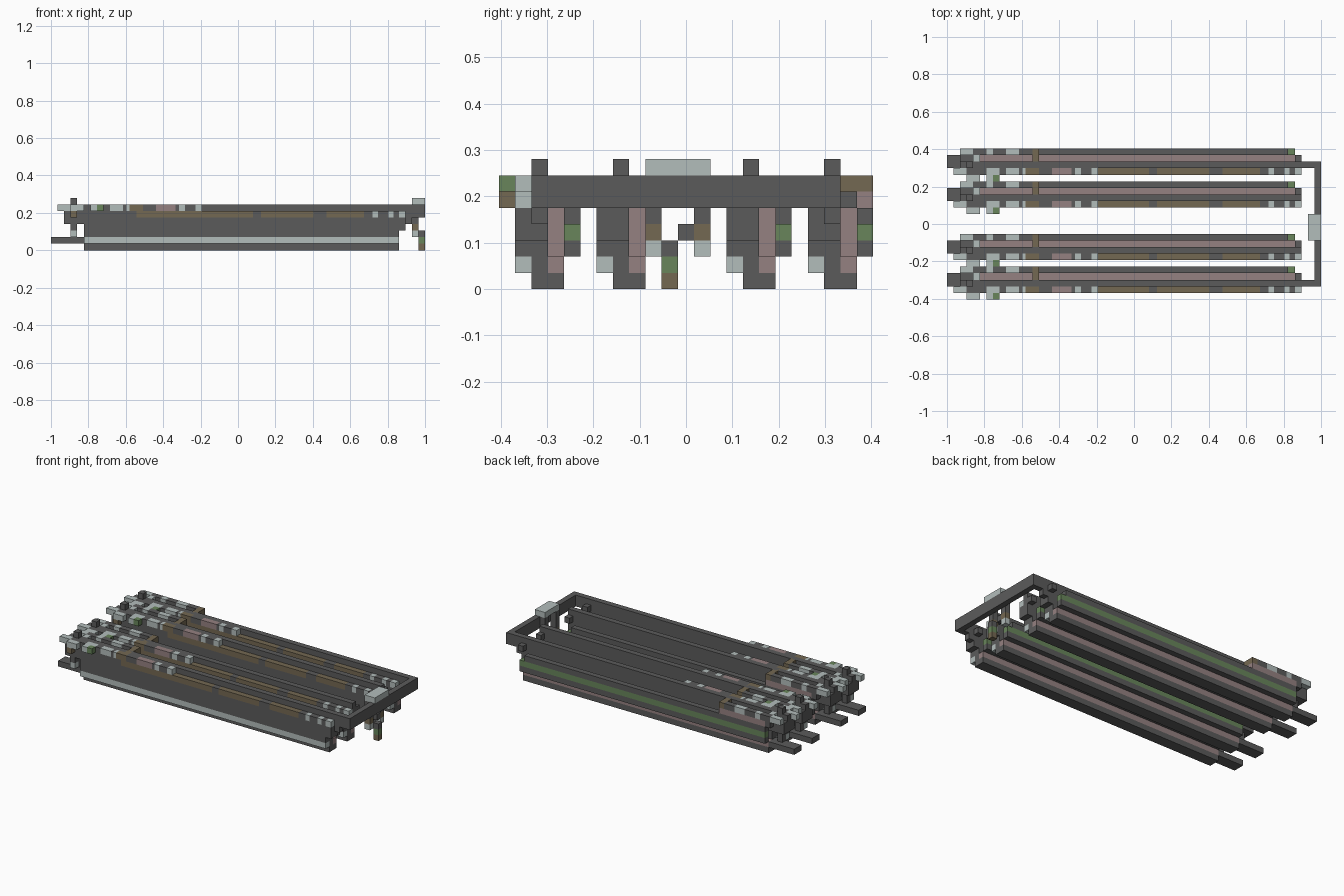
import bpy

start_cube = bpy.data.objects.get("Cube")
if start_cube:
    bpy.data.objects.remove(start_cube, do_unlink=True)

UNIT = 2 / 57              # one block of the modelling grid
HALF_DEPTH = 11.5 * UNIT


def make_material(name, red, green, blue):
    material = bpy.data.materials.new(name)
    material.use_nodes = True
    color = (red, green, blue, 1)
    material.diffuse_color = color
    shader = material.node_tree.nodes["Principled BSDF"]
    shader.inputs["Base Color"].default_value = color
    shader.inputs["Roughness"].default_value = 0.8
    return material


materials = {
    "grey": make_material("dark grey metal", .105, .105, .105),
    "pale": make_material("pale blue grey", .45, .51, .50),
    "brown": make_material("dull brown", .175, .14, .085),
    "green": make_material("moss green", .14, .235, .105),
    "pink": make_material("dusty pink", .30, .22, .22),
}
color_names = list(materials)


def block_mesh(name, blocks):
    """Mesh of boxes, each given as colour, x range, y range and z range in blocks."""
    verts, faces, indices = [], [], []
    for color, xs, ys, zs in blocks:
        base = len(verts)
        verts += [(x * UNIT - 1, y * UNIT, z * UNIT) for x in xs for y in ys for z in zs]
        corners = ((0, 1, 3, 2), (4, 6, 7, 5), (0, 4, 5, 1),
                   (2, 3, 7, 6), (0, 2, 6, 4), (1, 5, 7, 3))
        faces += [tuple(base + c for c in face) for face in corners]
        indices += [color_names.index(color)] * len(corners)
    mesh = bpy.data.meshes.new(name)
    mesh.from_pydata(verts, [], faces)
    for material in materials.values():
        mesh.materials.append(material)
    mesh.polygons.foreach_set("material_index", indices)
    mesh.update()
    return mesh


def place(name, mesh, row=0):
    part = bpy.data.objects.new(name, mesh)
    part.location.y = row * UNIT - HALF_DEPTH
    bpy.context.collection.objects.link(part)


def run(color_ends, start, ys, zs):
    """Consecutive blocks along x, given as colour and end position."""
    blocks = []
    for color, end in color_ends:
        blocks.append((color, (start, end), ys, zs))
        start = end
    return blocks


# Long body, its layers stacked across y
FRONT, RIDGE, GROOVE, BACK, OUTER = (0, 1), (1, 2), (2, 3), (3, 4), (-1, 0)
LONG = (5, 53)
parts = {}
parts["core"] = [
    ("grey", LONG, RIDGE, (0, 7)),
    ("grey", LONG, GROOVE, (0, 1)),
    ("pink", LONG, GROOVE, (1, 2)),
]
parts["front_rail"] = [
    ("pale", LONG, FRONT, (1, 2)),
    ("grey", LONG, FRONT, (2, 5)),
]
parts["back_rail"] = [
    ("grey", LONG, BACK, (2, 3)),
    ("green", LONG, BACK, (3, 4)),
    ("grey", (5, 52), BACK, (4, 5)),
]

# Coloured strip along the front shoulder
parts["shoulder_strip"] = run(
    [("grey", 13), ("brown", 30.8), ("grey", 32), ("brown", 40), ("grey", 42),
     ("brown", 47.7), ("grey", 49), ("pale", 49.8), ("grey", 51.4),
     ("pale", 52.2), ("grey", 53)], 5, FRONT, (5, 6))
parts["upper_strip"] = run(
    [("grey", 16), ("pink", 19), ("grey", 19.5), ("pale", 20.4),
     ("grey", 22), ("pale", 23)], 14, FRONT, (6, 7))

# Rear cap
parts["rear_cap"] = [
    ("grey", (53, 54), FRONT, (3, 5)),
    ("pale", (53, 54), FRONT, (5, 6)),
    ("grey", (53, 54), RIDGE, (3, 7)),
    ("grey", (53, 54), GROOVE, (5, 6)),
]

# Band across the top with its posts
parts["cross_band"] = [
    ("brown", (13, 14), (0, 4), (6, 7)),
    ("grey", (13, 14), GROOVE, (5, 6)),
    ("pink", (13, 14), BACK, (5, 6)),
    ("pink", (13, 14), GROOVE, (2, 5)),
]

# Muzzle rod, sight post and the mount that carries them
parts["muzzle_rod"] = [("grey", (0, 5), (1, 3), (1, 2))]
parts["sight_post"] = [
    ("grey", (3, 4), RIDGE, (2, 8)),
    ("pale", (3, 4), FRONT, (2, 3)),
    ("grey", (3, 4), FRONT, (3, 4)),
]
parts["muzzle_mount"] = [
    ("grey", (2, 5), (0, 3), (4, 6)),
    ("grey", (2, 5), RIDGE, (6, 7)),
    ("pale", (1, 3), FRONT, (6, 7)),
    ("grey", (3, 5), FRONT, (6, 7)),
    ("pale", (4, 5), GROOVE, (6, 7)),
    ("pale", (2, 4), BACK, (6, 7)),
    ("grey", (4, 5), BACK, (5, 7)),
]

# Small fittings on the front half of the top
parts["front_fittings"] = run(
    [("grey", 6), ("pale", 8), ("grey", 9), ("pale", 11), ("grey", 11.5),
     ("pale", 12), ("brown", 13)], 5, FRONT, (6, 7))
parts["back_fittings"] = run(
    [("grey", 6), ("pale", 7), ("grey", 9), ("pale", 11), ("grey", 13)],
    5, BACK, (6, 7)) + [("pink", (5, 13), BACK, (5, 6))]
parts["outer_fittings"] = [
    ("pale", (3, 5), OUTER, (6, 7)),
    ("brown", (3, 4), OUTER, (5, 6)),
    ("pale", (6, 7), OUTER, (6, 7)),
    ("green", (7, 8), OUTER, (6, 7)),
]

for number, row in enumerate((1, 6, 14, 19), 1):
    for part_name, blocks in parts.items():
        if number == 1:
            parts[part_name] = block_mesh(part_name, blocks)
        place(f"barrel_{number}_{part_name}", parts[part_name], row)

# Rear frame joining the barrels
frame = [("grey", (56, 57), (2, 21), (5, 7))]
for y in (2, 20):
    frame += [("grey", (54, 56), (y, y + 1), (5, 7)),
              ("grey", (54, 55), (y, y + 1), (4, 5))]
place("rear_frame", block_mesh("rear_frame", frame))
place("frame_top_plate", block_mesh("frame_top_plate", [("pale", (55, 57), (9, 13), (7, 8))]))

# Hanging grip and lever
grip = []
for y in (9, 12):
    for color, z in (("pale", 2), ("brown", 3), ("grey", 4)):
        grip.append((color, (55, 56), (y, y + 1), (z, z + 1)))
    grip.append(("grey", (55, 56), (y, y + 1), (5, 7)))
grip.append(("grey", (55, 56), (11, 12), (3, 4)))
place("grip", block_mesh("grip", grip))
lever = [(color, (56, 57), (10, 11), (z, z + 1))
         for z, color in enumerate(("brown", "green", "grey"))]
place("lever", block_mesh("lever", lever))
